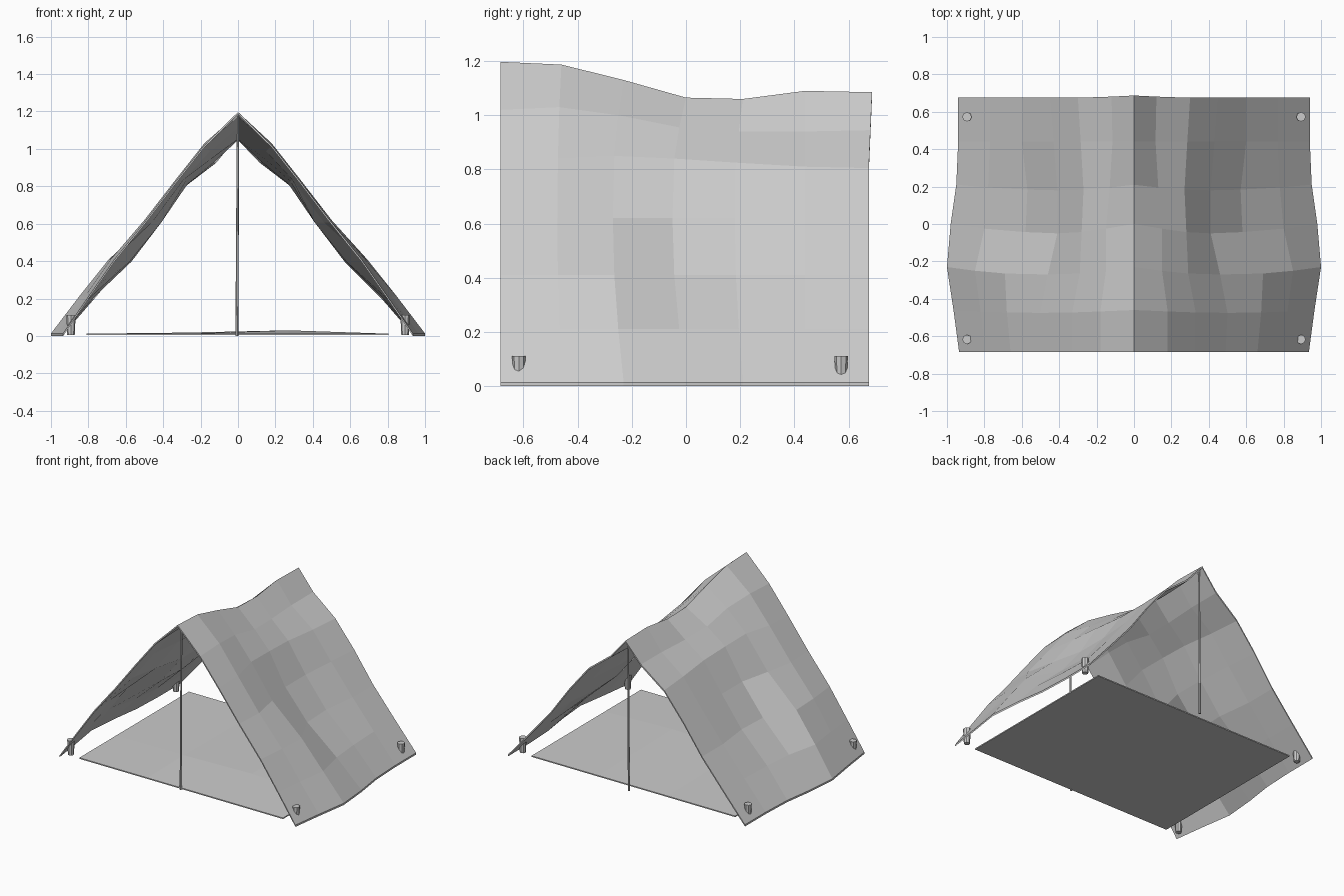
import bpy, bmesh, math
from mathutils import Vector

if "Cube" in bpy.data.objects:
    bpy.data.objects.remove(bpy.data.objects["Cube"])


def add_object(name, bm):
    bmesh.ops.recalc_face_normals(bm, faces=bm.faces[:])
    mesh = bpy.data.meshes.new(name)
    bm.to_mesh(mesh)
    bm.free()
    obj = bpy.data.objects.new(name, mesh)
    bpy.context.collection.objects.link(obj)
    return obj


def sheet(name, rows, thickness):
    """Quad sheet from rows of points, thickened straight down."""
    bm = bmesh.new()
    grid = [[bm.verts.new(p) for p in row] for row in rows]
    for a, b in zip(grid, grid[1:]):
        for i in range(len(a) - 1):
            bm.faces.new((a[i], a[i + 1], b[i + 1], b[i]))
    ext = bmesh.ops.extrude_face_region(bm, geom=bm.faces[:], use_keep_orig=True)
    for v in ext["geom"]:
        if isinstance(v, bmesh.types.BMVert):
            v.co = thickness(v.co)
    return add_object(name, bm)


def rod(name, base, top, r1, r2, sides):
    a, b = Vector(base), Vector(top)
    bm = bmesh.new()
    bmesh.ops.create_cone(bm, cap_ends=True, segments=sides,
                          radius1=r1, radius2=r2, depth=(b - a).length)
    rot = (b - a).to_track_quat('Z', 'Y')
    for v in bm.verts:
        v.co = rot @ v.co + (a + b) / 2
    return add_object(name, bm)


# Canvas stations: y, inward shift, x of rows from ridge to hem, z of ridge and two rows
stations = [
    (-0.685, 0.00, (0.18, 0.33, 0.49, 0.66, 0.80, 0.935), (1.197, 1.02, 0.83)),
    (-0.46, -0.015, (0.18, 0.33, 0.50, 0.68, 0.82, 0.965), (1.187, 1.03, 0.84)),
    (-0.23, -0.04, (0.15, 0.29, 0.46, 0.69, 0.85, 1.00), (1.13, 1.00, 0.85)),
    (0.00, -0.05, (0.15, 0.28, 0.41, 0.58, 0.80, 0.98), (1.065, 0.955, 0.84)),
    (0.21, -0.03, (0.13, 0.27, 0.41, 0.57, 0.78, 0.95), (1.06, 0.94, 0.825)),
    (0.44, 0.00, (0.115, 0.285, 0.43, 0.60, 0.77, 0.94), (1.09, 0.94, 0.81)),
    (0.675, 0.00, (0.12, 0.30, 0.45, 0.60, 0.77, 0.94), (1.085, 0.945, 0.805)),
]
rows = []
for k, (y, shift, xs, zs) in enumerate(stations):
    half = []
    for i, (x, z) in enumerate(zip((0,) + xs, zs + (0.62, 0.41, 0.21, 0.013))):
        yy = y + shift * math.sin(math.pi * i / 6)
        if k == 6 and i < 2:
            yy += 0.012 - 0.006 * i
        half.append((x, yy, z))
    rows.append([(-x, yy, z) for x, yy, z in half[:0:-1]] + half)
sheet("canvas", rows, lambda c: c - Vector((0, 0, 0.013)))

# Ground sheet: flat underneath, slightly rumpled on top
top = {(1, 1): 0.018, (2, 1): 0.030, (1, 2): 0.016, (2, 2): 0.022}
xs, ys = (-0.81, -0.27, 0.27, 0.805), (-0.64, -0.23, 0.19, 0.60)
sheet("ground_sheet",
      [[(x, y, top.get((i, j), 0.012)) for i, x in enumerate(xs)]
       for j, y in enumerate(ys)],
      lambda c: Vector((c.x, c.y, 0.004)))

# Poles under both ridge ends
rod("front_pole", (-0.006, -0.64, 0.0), (0, -0.64, 1.18), 0.008, 0.006, 6)
rod("back_pole", (-0.006, 0.655, 0.0), (0, 0.655, 1.075), 0.008, 0.006, 6)

# Pegs through the four corners
for side, s in (("left", -1), ("right", 1)):
    for end, y in (("front", -0.617), ("back", 0.573)):
        rod(f"{end}_{side}_peg", (s * 0.893, y, 0.005), (s * 0.893, y, 0.112),
            0.02, 0.025, 8)
